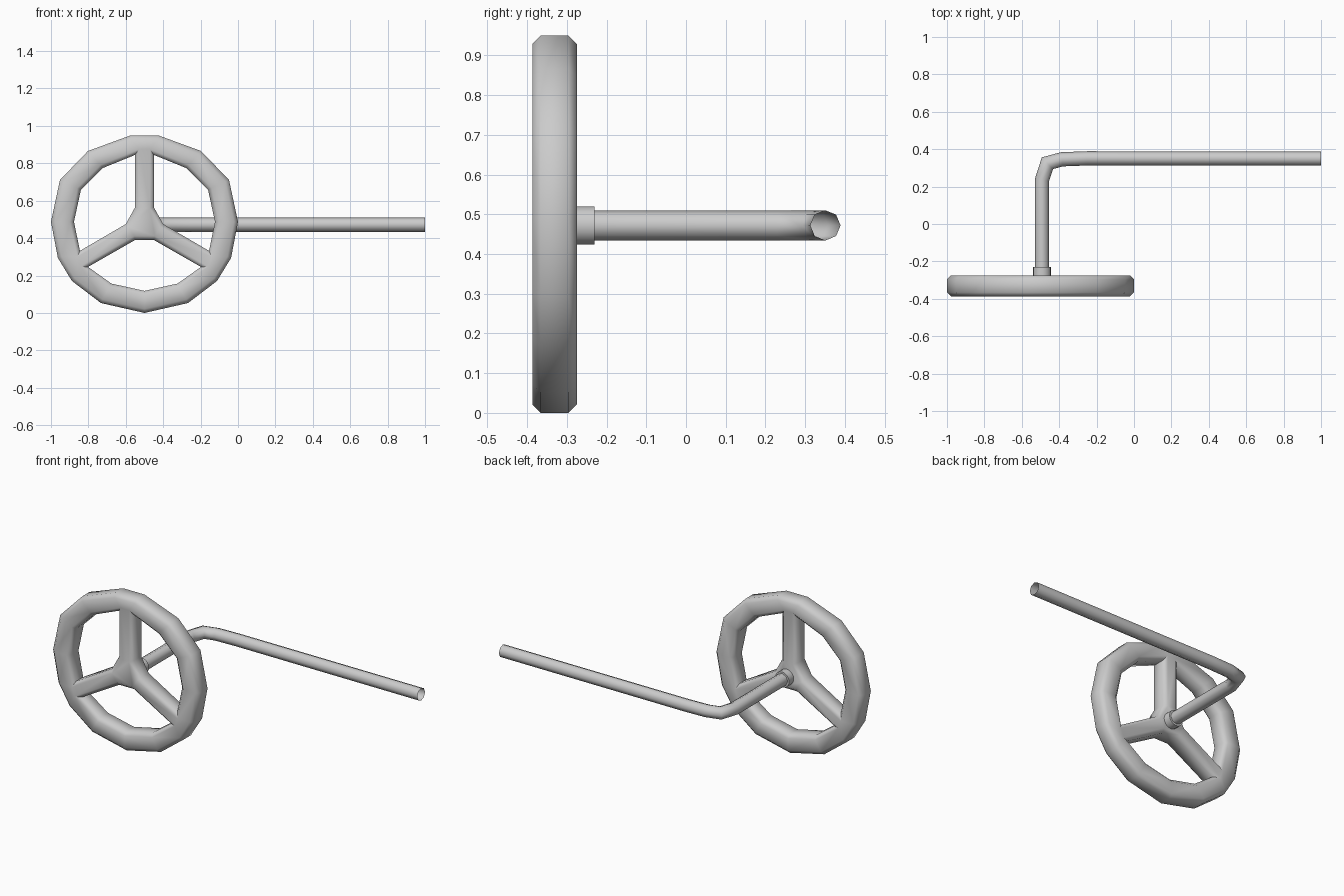
import bpy, bmesh, math
from mathutils import Vector

if "Cube" in bpy.data.objects:
    bpy.data.objects.remove(bpy.data.objects["Cube"])

ZC = 0.472  # height of the rod axis


def finish(bm, name, angle=40):
    bmesh.ops.recalc_face_normals(bm, faces=bm.faces[:])
    mesh = bpy.data.meshes.new(name)
    bm.to_mesh(mesh)
    bm.free()
    ob = bpy.data.objects.new(name, mesh)
    bpy.context.collection.objects.link(ob)
    bpy.ops.object.select_all(action='DESELECT')
    ob.select_set(True)
    bpy.context.view_layer.objects.active = ob
    bpy.ops.object.shade_smooth_by_angle(angle=math.radians(angle))
    return ob


def ring(right_half):
    # mirror the right half about the wheel centre; the last point lies on the axis
    return right_half + [(-x, z) for x, z in reversed(right_half[:-1])]


def tube(name, path, radius, sides):
    # open tube along a path lying in a horizontal plane, with mitred bends
    bm = bmesh.new()
    pts = [Vector(p) for p in path]
    rings = []
    for i, p in enumerate(pts):
        a = (p - pts[i - 1]).normalized() if i else (pts[1] - p).normalized()
        b = (pts[i + 1] - p).normalized() if i < len(pts) - 1 else a
        t = (a + b).normalized()
        side = Vector((-t.y, t.x)) / t.dot(a)
        loop = []
        for k in range(sides):
            u = 2 * math.pi * k / sides
            q = p + side * radius * math.cos(u)
            loop.append(bm.verts.new((q.x, q.y, ZC + radius * math.sin(u))))
        rings.append(loop)
    for r0, r1 in zip(rings, rings[1:]):
        for k in range(sides):
            j = (k + 1) % sides
            bm.faces.new((r0[k], r0[j], r1[j], r1[k]))
    return finish(bm, name, 60)


# Hand wheel: 15-sided rim, three spokes and a six-sided hub in one solid
outer = ring([(.072, .95), (.302, .866), (.452, .711), (.5, .487),
              (.463, .294), (.388, .171), (.233, .053), (0, .0)])
inner = ring([(.05, .845), (.222, .775), (.34, .658), (.377, .487),
              (.345, .332), (.302, .246), (.177, .157), (0, .118)])
hub = [(-.05, .565), (.05, .565), (.1, .475), (.05, .39), (-.05, .39), (-.1, .475)]

bm = bmesh.new()
O, I, H = [[bm.verts.new((x - .5, -.387, z)) for x, z in loop]
           for loop in (outer, inner, hub)]
n = len(O)
faces = [bm.faces.new((O[i], O[(i + 1) % n], I[(i + 1) % n], I[i])) for i in range(n)]
faces.append(bm.faces.new(H))
for (a, b), (c, d) in (((14, 0), (1, 0)), ((4, 5), (3, 2)), ((9, 10), (5, 4))):
    faces.append(bm.faces.new((I[a], I[b], H[c], H[d])))
bmesh.ops.recalc_face_normals(bm, faces=bm.faces[:])
ext = bmesh.ops.extrude_face_region(bm, geom=faces, use_keep_orig=True)
bmesh.ops.translate(bm, vec=(0, .112, 0),
                    verts=[g for g in ext['geom'] if isinstance(g, bmesh.types.BMVert)])
bmesh.ops.recalc_face_normals(bm, faces=bm.faces[:])
bm.normal_update()
rims = [e for e in bm.edges if len(e.link_faces) == 2
        and e.link_faces[0].normal.dot(e.link_faces[1].normal) < .2
        and any(abs(f.normal.y) > .9 for f in e.link_faces)]
bmesh.ops.bevel(bm, geom=rims, offset=.021, segments=1, affect='EDGES')
finish(bm, "hand_wheel", 50)

# Collar behind the hub
bm = bmesh.new()
bmesh.ops.create_cone(bm, cap_ends=True, segments=16, radius1=.048, radius2=.048, depth=.065)
collar = finish(bm, "shaft_collar")
collar.rotation_euler.x = math.pi / 2
collar.location = (-.492, -.2625, ZC)

# Bent shaft
tube("bent_shaft", [(-.492, -.28), (-.492, .235), (-.463, .325), (-.385, .346),
                    (-.25, .351), (1, .35)], .038, 8)
